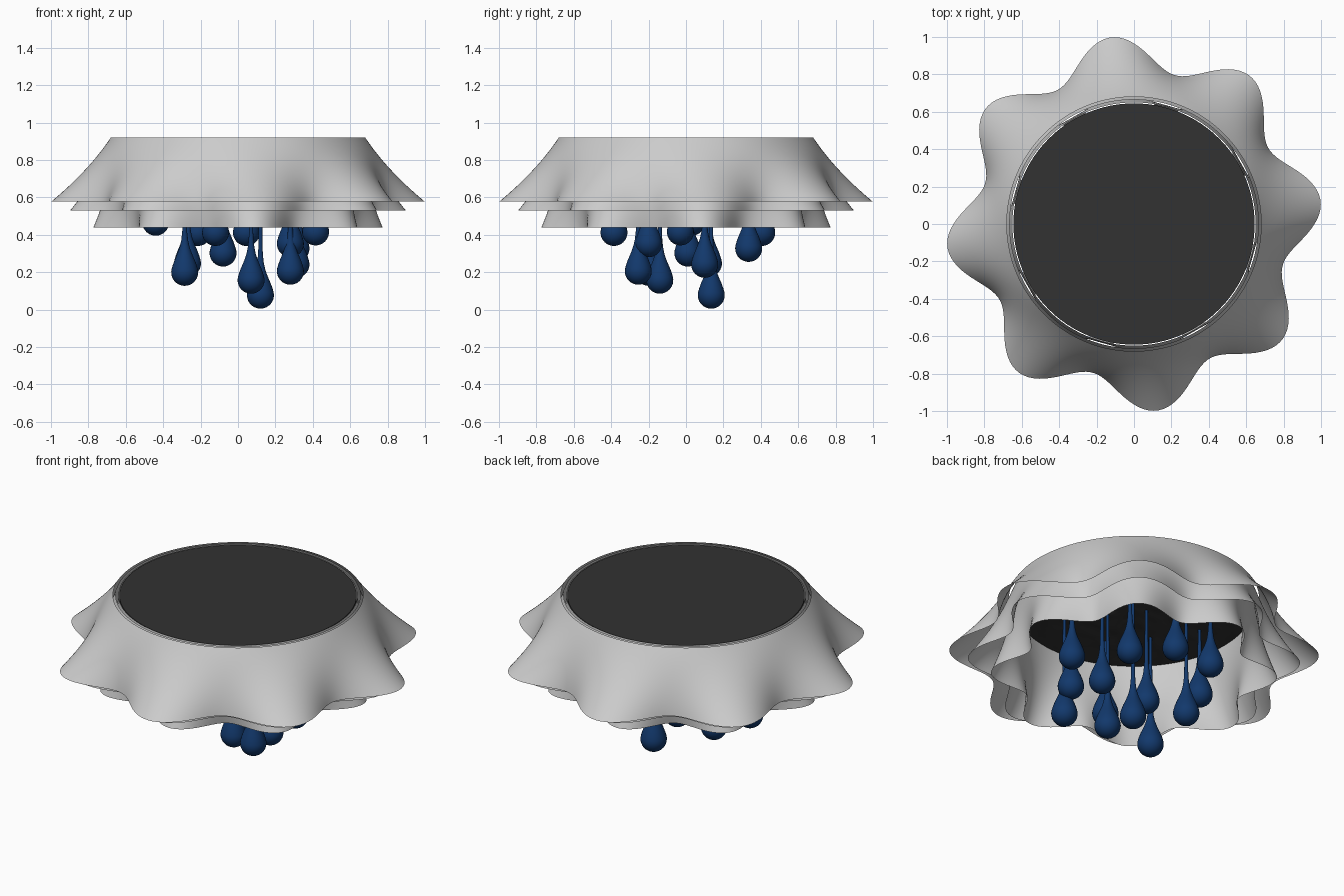
import bpy, bmesh, math
from mathutils import Vector, noise

if "Cube" in bpy.data.objects:
    bpy.data.objects.remove(bpy.data.objects["Cube"])

TOP = 0.92


def material(name, rgb):
    m = bpy.data.materials.new(name)
    m.diffuse_color = (*rgb, 1)
    m.use_nodes = True
    m.node_tree.nodes["Principled BSDF"].inputs["Base Color"].default_value = m.diffuse_color
    return m


def lathe(name, rows, seg, mat=None, cap_start=False, cap_end=False):
    """Skin a stack of functions angle -> (radius, z)."""
    bm = bmesh.new()
    rings = []
    for row in rows:
        ring = []
        for i in range(seg):
            a = math.tau * i / seg
            r, z = row(a)
            ring.append(bm.verts.new((r * math.cos(a), r * math.sin(a), z)))
        rings.append(ring)
    for lo, hi in zip(rings, rings[1:]):
        for i in range(seg):
            j = (i + 1) % seg
            bm.faces.new((lo[i], lo[j], hi[j], hi[i]))
    if cap_start:
        bm.faces.new(rings[0][::-1])
    if cap_end:
        bm.faces.new(rings[-1])
    me = bpy.data.meshes.new(name)
    bm.to_mesh(me)
    bm.free()
    ob = bpy.data.objects.new(name, me)
    bpy.context.collection.objects.link(ob)
    if mat:
        me.materials.append(mat)
    bpy.ops.object.select_all(action='DESELECT')
    ob.select_set(True)
    bpy.context.view_layer.objects.active = ob
    bpy.ops.object.shade_smooth_by_angle(angle=math.radians(40))
    return ob


dark = material("dark_plate", (0.032, 0.032, 0.032))
blue = material("navy_glass", (0.006, 0.04, 0.15))


# Three wavy skirts, eight lobes each, waves growing towards the hem
def skirt(name, r_top, r_mean, amp, z_hem):
    def row(t):
        return lambda a: (r_top + (r_mean - r_top) * t
                          + amp * t * t * math.cos(8 * (a - math.radians(7))),
                          TOP + (z_hem - TOP) * t)
    lathe(name, [row(1 - k / 24) for k in range(25)], 240)


skirt("outer_skirt", 0.68, 0.915, 0.09, 0.577)
skirt("middle_skirt", 0.665, 0.818, 0.085, 0.53)
skirt("inner_skirt", 0.65, 0.70, 0.078, 0.44)


# Mounting plate with a slightly rough underside
def plate_row(r, z, rough):
    def f(a):
        p = Vector((r * math.cos(a), r * math.sin(a), 0)) * 14
        return r, z + rough * noise.noise(p)
    return f


rows = [plate_row(0.645 * max(k, 0.02) / 20, 0.865, 0.012) for k in range(20)]
rows += [plate_row(0.645, 0.865, 0), plate_row(0.645, TOP - 0.002, 0)]
lathe("ceiling_plate", rows, 96, dark, True, True)

# Hanging drops: x, y, height of the lowest point
DROPS = [(0.12, 0.135, 0.005), (0.07, -0.14, 0.085), (0.28, -0.255, 0.133),
         (0.31, 0.10, 0.17), (-0.285, -0.20, 0.127), (-0.27, 0.12, 0.175),
         (-0.08, 0.01, 0.23), (0.31, 0.335, 0.255), (0.415, -0.03, 0.343),
         (0.28, -0.20, 0.28), (-0.12, -0.385, 0.34), (0.045, 0.405, 0.34),
         (-0.44, 0.03, 0.395), (-0.215, 0.39, 0.34)]
R = 0.072
bulb = [(R * math.sin(math.radians(d)), R - R * math.cos(math.radians(d)))
        for d in range(3, 104, 10)]
neck = [(0.064, 0.11), (0.055, 0.135), (0.044, 0.16), (0.034, 0.185),
        (0.025, 0.212), (0.018, 0.245), (0.0135, 0.285), (0.011, 0.33)]

for n, (x, y, zb) in enumerate(DROPS):
    prof = [(r, z + zb) for r, z in bulb + neck] + [(0.008, 0.872)]
    ob = lathe(f"drop_{n + 1}", [lambda a, p=p: p for p in prof], 28, blue, True, True)
    ob.location = (x, y, 0)
